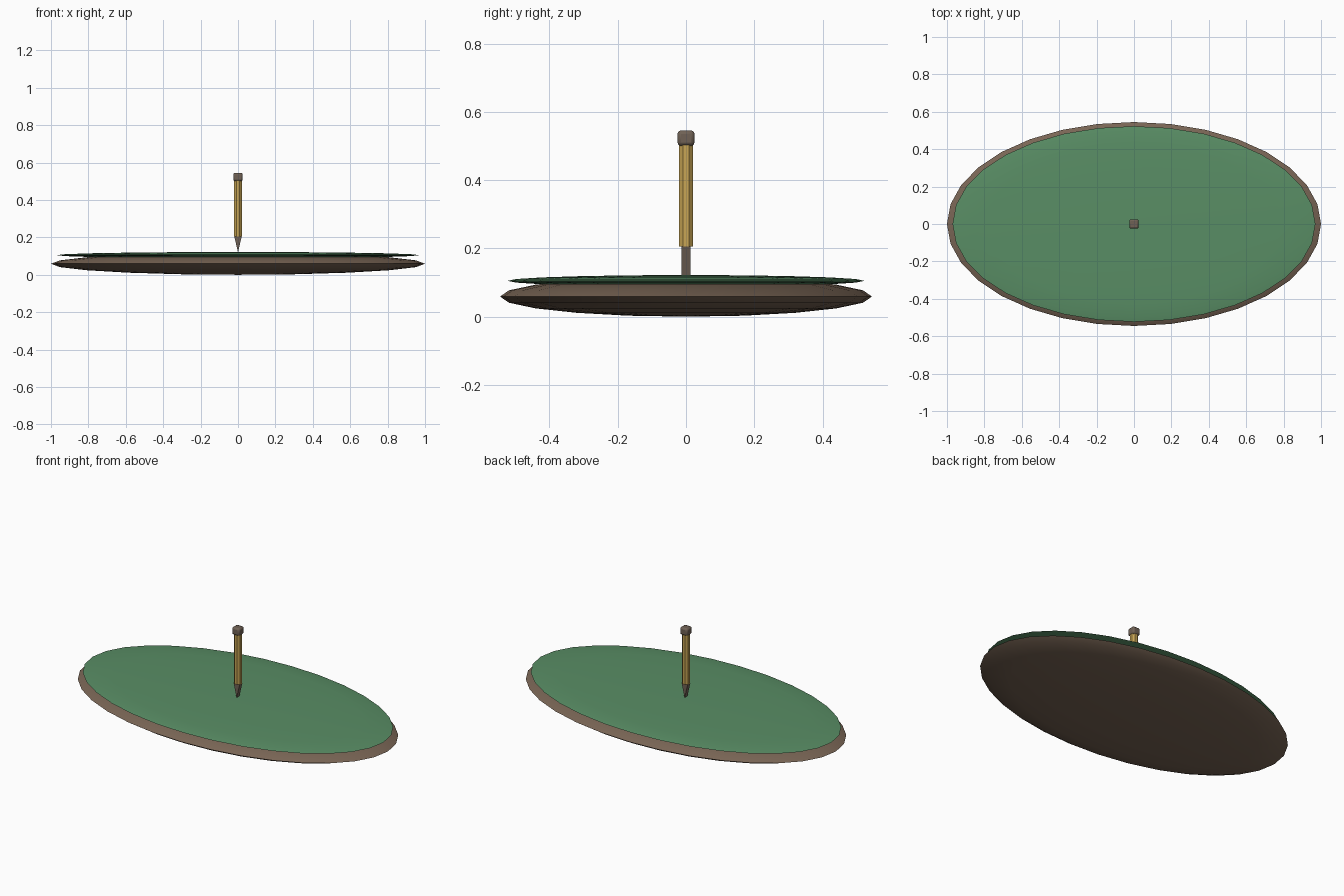
import bpy, bmesh, math

if "Cube" in bpy.data.objects:
    bpy.data.objects.remove(bpy.data.objects["Cube"])


def material(name, colour):
    m = bpy.data.materials.new(name)
    m.diffuse_color = (*colour, 1)
    m.use_nodes = True
    m.node_tree.nodes["Principled BSDF"].inputs["Base Color"].default_value = m.diffuse_color
    return m


earth = material("earth brown", (0.19, 0.13, 0.09))
grass = material("grass green", (0.10, 0.27, 0.13))
wood = material("golden wood", (0.58, 0.38, 0.09))
cap_brown = material("grey brown", (0.16, 0.12, 0.09))


def finish(name, mat, angle):
    ob = bpy.context.object
    ob.name = name
    ob.data.materials.append(mat)
    bpy.ops.object.transform_apply(location=False, rotation=True, scale=True)
    bpy.ops.object.shade_smooth_by_angle(angle=math.radians(angle))
    return ob


def flat_disc(name, radii, z, mat):
    bpy.ops.mesh.primitive_uv_sphere_add(segments=32, ring_count=10, location=(0, 0, z))
    bpy.context.object.scale = radii
    return finish(name, mat, 60)


# Oval base and the thin turf layer on it
flat_disc("oval_base", (1.0, 0.545, 0.059), 0.059, earth)
flat_disc("turf_layer", (0.97, 0.523, 0.017), 0.105, grass)

# Eight-sided handle
bpy.ops.mesh.primitive_cylinder_add(vertices=8, radius=0.0225, depth=0.30, location=(0, 0, 0.355),
                                    rotation=(0, 0, math.pi / 8))
finish("peg_handle", wood, 30)

# Rounded cap on top of the handle
bpy.ops.mesh.primitive_cube_add(size=1, location=(0, 0, 0.523))
bpy.context.object.scale = (0.05, 0.05, 0.045)
cap = finish("peg_cap", cap_brown, 30)
bevel = cap.modifiers.new("rounded corners", 'BEVEL')
bevel.width = 0.01
bevel.segments = 2

# Wedge tip, tapering to an edge that runs along y
bpy.ops.mesh.primitive_cube_add(size=1, location=(0, 0, 0.163))
bpy.context.object.scale = (0.04, 0.026, 0.086)
tip = finish("peg_tip", cap_brown, 30)
bm = bmesh.new()
bm.from_mesh(tip.data)
for v in bm.verts:
    if v.co.z < 0:
        v.co.x = 0
bmesh.ops.remove_doubles(bm, verts=bm.verts, dist=1e-5)
bm.to_mesh(tip.data)
bm.free()
